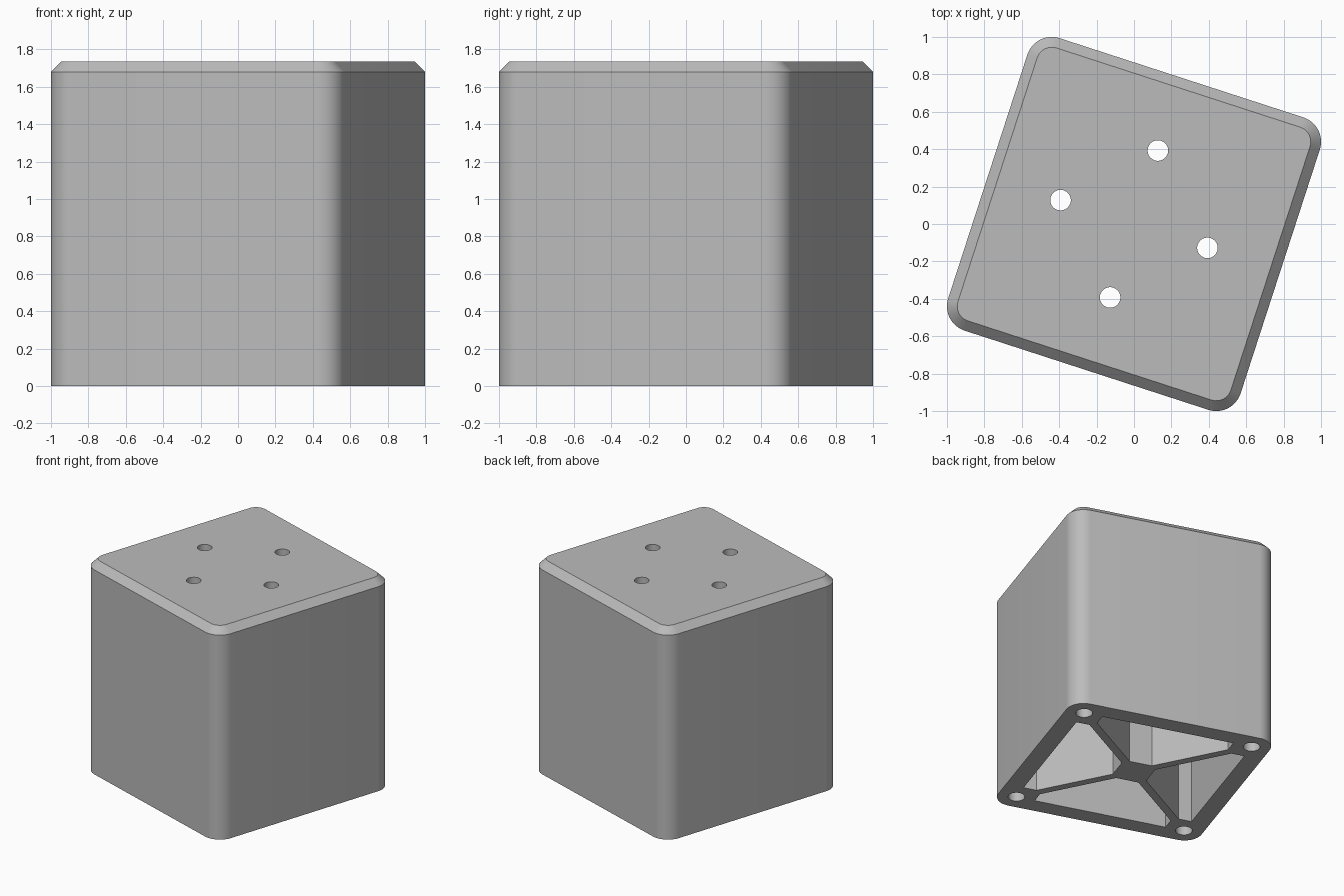
import bpy, bmesh, math
from mathutils import Matrix

if "Cube" in bpy.data.objects:
    bpy.data.objects.remove(bpy.data.objects["Cube"])

ANGLE = math.radians(-18)   # whole block is turned about z
HEIGHT, CHAMFER = 1.735, 0.055
CORE, RADIUS = 0.685, 0.137  # corner arc centre offset and radius
ROOF = 0.14                 # thickness of the closed top


def rounded_square(radius, steps=12):
    pts = []
    for k, (sx, sy) in enumerate([(1, 1), (-1, 1), (-1, -1), (1, -1)]):
        for i in range(steps + 1):
            a = math.pi / 2 * (k + i / steps)
            pts.append((sx * CORE + radius * math.cos(a), sy * CORE + radius * math.sin(a)))
    return pts


def circle(cx, cy, r, n=32):
    return [(cx + r * math.cos(math.tau * i / n), cy + r * math.sin(math.tau * i / n)) for i in range(n)]


def loft(bm, layers):
    """Closed solid through matching outlines given as (points, z)."""
    rings = [[bm.verts.new((x, y, z)) for x, y in pts] for pts, z in layers]
    bm.faces.new(rings[0][::-1])
    bm.faces.new(rings[-1])
    n = len(rings[0])
    for lo, hi in zip(rings, rings[1:]):
        for i in range(n):
            j = (i + 1) % n
            bm.faces.new((lo[i], lo[j], hi[j], hi[i]))


def make_object(name, solids):
    bm = bmesh.new()
    for layers in solids:
        loft(bm, layers)
    bmesh.ops.recalc_face_normals(bm, faces=bm.faces)
    bm.transform(Matrix.Rotation(ANGLE, 4, 'Z'))
    mesh = bpy.data.meshes.new(name)
    bm.to_mesh(mesh)
    bm.free()
    obj = bpy.data.objects.new(name, mesh)
    bpy.context.collection.objects.link(obj)
    return obj


def quarter_turns(pts):
    for k in range(4):
        c, s = round(math.cos(k * math.pi / 2)), round(math.sin(k * math.pi / 2))
        yield [(c * x - s * y, s * x + c * y) for x, y in pts]


# Outer block with rounded upright edges and a chamfered top
block = make_object("block", [[
    (rounded_square(RADIUS), 0),
    (rounded_square(RADIUS), HEIGHT - CHAMFER),
    (rounded_square(RADIUS - CHAMFER), HEIGHT)]])
grey = bpy.data.materials.new("grey")
grey.diffuse_color = (0.5, 0.5, 0.5, 1)
grey.use_nodes = True
grey.node_tree.nodes["Principled BSDF"].inputs["Base Color"].default_value = grey.diffuse_color
block.data.materials.append(grey)

# Four underside pockets, leaving diagonal ribs and a central hub
pocket = [(-0.09, 0.135), (0.09, 0.135), (0.53, 0.575), (0.53, 0.68), (-0.53, 0.68), (-0.53, 0.575)]
hollows = [[(p, -0.1), (p, HEIGHT - ROOF)] for p in quarter_turns(pocket)]
# Blind screw holes in the corners
hollows += [[(p, -0.1), (p, 0.35)] for p in quarter_turns(circle(0.678, 0.678, 0.063))]
# Through holes in the top
holes = [[(p, HEIGHT - ROOF - 0.1), (p, HEIGHT + 0.1)] for p in quarter_turns(circle(0.413, 0, 0.055))]

bpy.context.view_layer.objects.active = block
for name, solids in (("pocket_cutter", hollows), ("top_hole_cutter", holes)):
    cutter = make_object(name, solids)
    cutter.hide_render = True
    mod = block.modifiers.new(name, 'BOOLEAN')
    mod.operation, mod.solver, mod.object = 'DIFFERENCE', 'EXACT', cutter
    bpy.ops.object.modifier_apply(modifier=name)
    bpy.data.objects.remove(cutter)

block.select_set(True)
bpy.ops.object.shade_smooth_by_angle(angle=math.radians(30))
